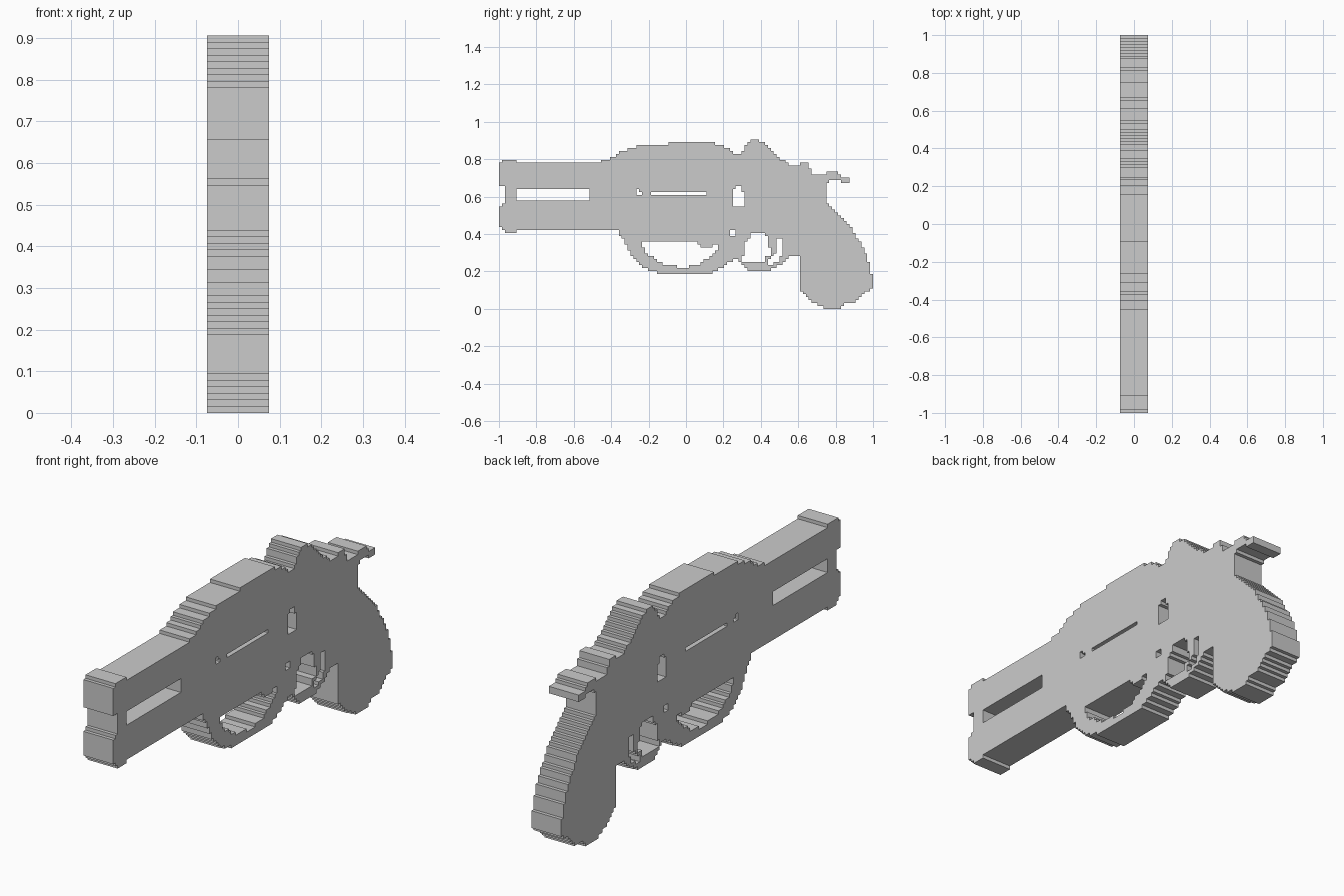
import bpy, bmesh

CELL = 1 / 64          # stair-step size of the blocky silhouette
HALF = 0.075           # half thickness of the slab

def rect(y0, y1, z0, z1):
    return [(y0, z0), (y1, z0), (y1, z1), (y0, z1)]

def inside(poly, y, z):
    hit = False
    for (y0, z0), (y1, z1) in zip(poly, poly[1:] + poly[:1]):
        if (z0 > z) != (z1 > z) and y < y0 + (z - z0) * (y1 - y0) / (z1 - z0):
            hit = not hit
    return hit

# Solid profiles in (y, z)
barrel = [(-1, .77), (-.97, .80), (-.905, .80), (-.905, .782), (-.3, .782), (-.3, .42),
          (-.905, .42), (-.905, .406), (-.965, .406), (-.98, .43), (-1, .455),
          (-1, .54), (-.97, .57), (-.97, .645), (-1, .67)]
frame = [(-.46, .78), (-.46, .797), (-.41, .797), (-.37, .825), (-.345, .845), (-.28, .86),
         (-.265, .875), (-.095, .875), (-.095, .891), (.155, .891), (.165, .877), (.22, .86),
         (.25, .83), (.30, .83), (.32, .87), (.345, .905), (.39, .905), (.44, .86),
         (.48, .82), (.56, .766), (.61, .766), (.61, .782), (.65, .782), (.665, .75),
         (.68, .72), (.75, .72), (.75, .4), (.62, .289), (.565, .289), (.535, .265),
         (.51, .235), (.455, .21), (.335, .21), (.30, .235), (.27, .265), (.235, .25),
         (.17, .205), (.095, .18), (-.11, .18), (-.19, .205), (-.25, .24), (-.30, .295),
         (-.33, .36), (-.37, .42), (-.46, .42)]
grip = [(.60, .5), (.615, .10), (.65, .06), (.67, .035), (.73, .012), (.745, 0), (.82, 0),
        (.835, .02), (.90, .035), (.95, .085), (1, .105), (1, .175), (.985, .19),
        (.975, .26), (.94, .34), (.87, .45), (.79, .53), (.75, .575), (.73, .62), (.73, .7), (.6, .7)]
hammer = [(.67, .72), (.75, .72), (.76, .735), (.81, .735), (.84, .705), (.875, .705), (.875, .67),
          (.845, .67), (.81, .69), (.77, .69), (.735, .65), (.67, .65)]

# Openings cut right through
barrel_slot = rect(-.906, -.51, .578, .64)
long_slot = rect(-.19, .11, .608, .626)
small_slot = rect(-.27, -.25, .62, .64)
small_slot_foot = rect(-.265, -.24, .608, .626)
oval_hole = [(.25, .545), (.30, .545), (.315, .57), (.315, .615), (.285, .655), (.27, .655), (.25, .635)]
pin_hole = [(.235, .385), (.255, .385), (.27, .405), (.27, .415), (.235, .415)]
front_loop = [(-.245, .358), (.06, .358), (.075, .326), (.13, .326), (.14, .343), (.172, .343),
              (.172, .312), (.12, .275), (.07, .24), (.01, .225), (-.03, .225), (-.11, .235),
              (-.17, .265), (-.22, .31)]
trigger_loop = [(.355, .405), (.415, .405), (.44, .375), (.44, .295), (.415, .26), (.415, .245),
                (.30, .245), (.285, .265), (.31, .29), (.31, .335), (.335, .38)]
trigger_gap = [(.485, .375), (.51, .375), (.51, .285), (.49, .25), (.45, .235), (.425, .245),
               (.46, .275), (.485, .30)]
trigger_slit = rect(.44, .455, .28, .325)

solids = [barrel, frame, grip, hammer]
holes = [barrel_slot, long_slot, small_slot, small_slot_foot, oval_hole, pin_hole,
         front_loop, trigger_loop, trigger_gap, trigger_slit]

# Snap the silhouette to square cells
bm = bmesh.new()
corners = {}

def corner(i, k):
    if (i, k) not in corners:
        corners[i, k] = bm.verts.new((-HALF, -1 + i * CELL, k * CELL))
    return corners[i, k]

for i in range(128):
    for k in range(58):
        y, z = -1 + (i + .5) * CELL, (k + .5) * CELL
        if any(inside(p, y, z) for p in solids) and not any(inside(p, y, z) for p in holes):
            bm.faces.new([corner(i, k), corner(i, k + 1), corner(i + 1, k + 1), corner(i + 1, k)])

# Extrude to a solid slab and merge the flat cells
back = bm.faces[:]
new = bmesh.ops.extrude_face_region(bm, geom=back, use_keep_orig=True)["geom"]
bmesh.ops.translate(bm, vec=(2 * HALF, 0, 0), verts=[v for v in new if isinstance(v, bmesh.types.BMVert)])
bmesh.ops.recalc_face_normals(bm, faces=bm.faces[:])
bmesh.ops.dissolve_limit(bm, angle_limit=.01, verts=bm.verts[:], edges=bm.edges[:])

mesh = bpy.data.meshes.new("blocky_revolver")
bm.to_mesh(mesh)
bm.free()
body = bpy.data.objects.new("blocky_revolver", mesh)
bpy.context.collection.objects.link(body)
